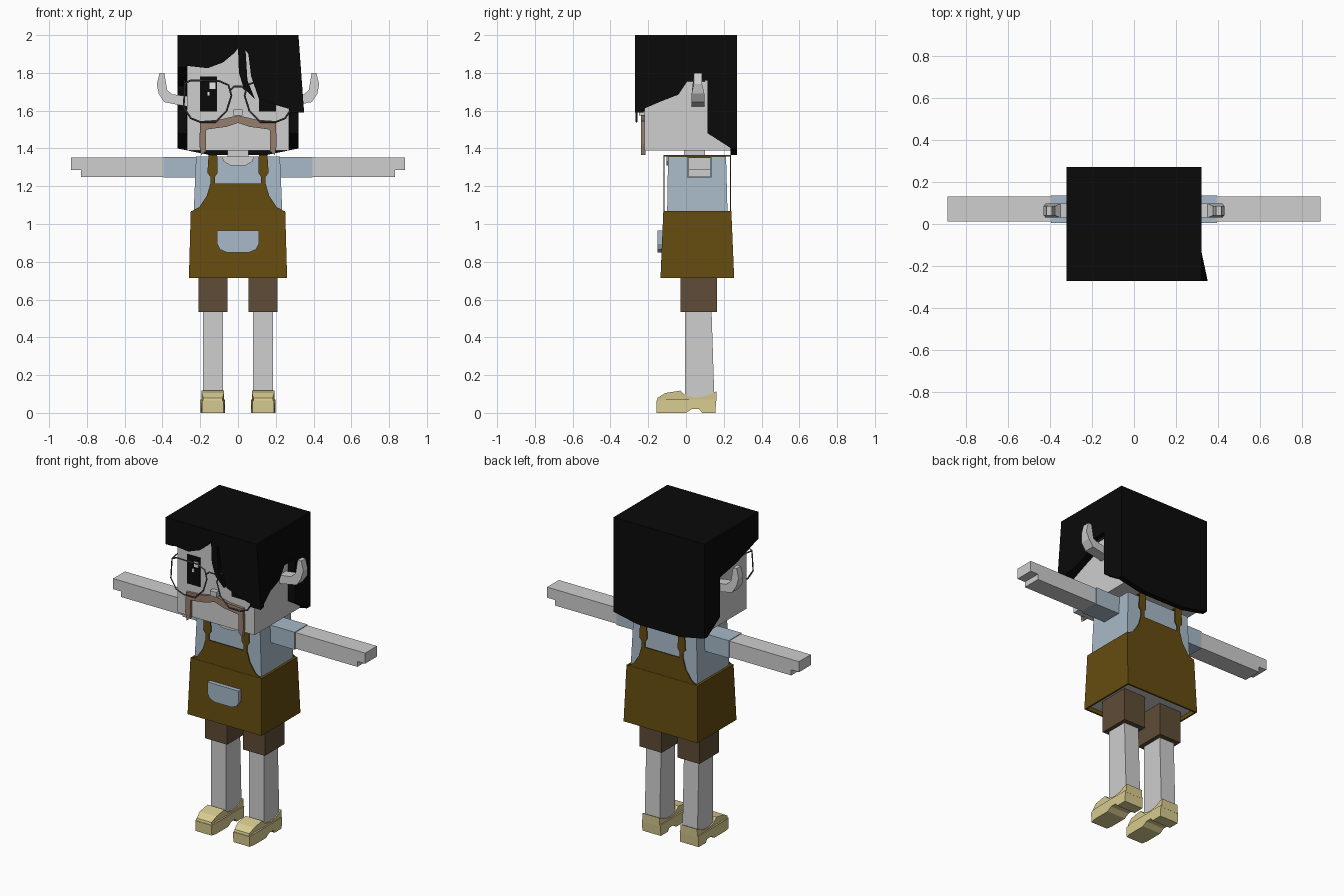
import bpy, bmesh
from mathutils import Vector

cube = bpy.data.objects.get("Cube")
if cube:
    bpy.data.objects.remove(cube, do_unlink=True)


def material(name, r, g, b):
    m = bpy.data.materials.new(name)
    m.use_nodes = True
    m.diffuse_color = (r, g, b, 1)
    m.node_tree.nodes["Principled BSDF"].inputs["Base Color"].default_value = (r, g, b, 1)
    return m


SKIN = material("pale skin", .62, .62, .62)
HAIR = material("black", .003, .003, .003)
SHIRT = material("pale blue cloth", .39, .49, .58)
APRON = material("ochre brown cloth", .13, .073, .005)
SHORTS = material("dark brown cloth", .113, .072, .038)
BEARD = material("light brown", .31, .21, .155)
SHOE = material("cream leather", .69, .6, .28)
METAL = material("dark grey metal", .08, .09, .095)
WHITE = material("white", .9, .9, .9)


def finish(bm, name, *mats):
    bmesh.ops.recalc_face_normals(bm, faces=bm.faces)
    me = bpy.data.meshes.new(name)
    bm.to_mesh(me)
    bm.free()
    ob = bpy.data.objects.new(name, me)
    for m in mats:
        me.materials.append(m)
    bpy.context.collection.objects.link(ob)
    return ob


def prism(name, pts, axis, lo, hi, mat, shape=None):
    """Extrude an outline along x or y; shape optionally moves the vertices."""
    bm = bmesh.new()
    put = (lambda p, d: (d, p[0], p[1])) if axis == "x" else (lambda p, d: (p[0], d, p[1]))
    ends = [[bm.verts.new(put(p, d)) for p in pts] for d in (lo, hi)]
    for ring in ends:
        bm.faces.new(ring)
    for i in range(len(pts)):
        j = (i + 1) % len(pts)
        bm.faces.new((ends[0][i], ends[0][j], ends[1][j], ends[1][i]))
    if shape:
        for v in bm.verts:
            shape(v.co)
    return finish(bm, name, mat)


def block_mesh(bottom, top, z0, z1):
    """Box whose bottom and top rectangles (x0, x1, y0, y1) may differ."""
    bm = bmesh.new()
    bmesh.ops.create_cube(bm, size=1)
    for v in bm.verts:
        x0, x1, y0, y1 = top if v.co.z > 0 else bottom
        v.co = Vector((x1 if v.co.x > 0 else x0, y1 if v.co.y > 0 else y0, z1 if v.co.z > 0 else z0))
    return bm


def block(name, rect, z0, z1, mat, top=None):
    return finish(block_mesh(rect, top or rect, z0, z1), name, mat)


def wire(name, pts, closed, mat, radius=.005):
    cu = bpy.data.curves.new(name, "CURVE")
    cu.dimensions = "3D"
    cu.bevel_depth, cu.bevel_resolution = radius, 0
    sp = cu.splines.new("POLY")
    sp.points.add(len(pts) - 1)
    for p, co in zip(sp.points, pts):
        p.co = (*co, 1)
    sp.use_cyclic_u = closed
    cu.materials.append(mat)
    ob = bpy.data.objects.new(name, cu)
    bpy.context.collection.objects.link(ob)


def both(half):
    """Complete a right-half outline with its mirror image."""
    return half + [(-x, z) for x, z in reversed(half)]


def flip(pts, s):
    return [(s * x, z) for x, z in pts]


# Head and neck
block("head", (-.27, .27, -.22, .235), 1.39, 1.95, SKIN)
block("neck", (-.055, .055, -.01, .1), 1.33, 1.4, SKIN)
block("nose", (-.023, .023, -.25, -.215), 1.575, 1.607, SKIN)
prism("moustache", both([(0, 1.575), (.1, 1.552), (.2, 1.545), (.205, 1.42), (.195, 1.365),
                         (.17, 1.385), (.168, 1.5), (.06, 1.515), (0, 1.535)]),
      "y", -.237, -.215, BEARD)


# Hair: a cap, a back sheet, two side sheets and a swept fringe
def flare(co):
    if co.x > .3 and co.y < -.13:
        co.x += .03 * (-.13 - co.y) / .14 * (2 - co.z) / .41


block("hair_cap", (-.32, .32, -.27, .27), 1.94, 2, HAIR)
prism("hair_back", both([(.32, 2), (.32, 1.4), (.15, 1.365)]), "y", .235, .27, HAIR)
prism("hair_left", [(-.27, 2), (-.27, 1.59), (-.13, 1.65), (-.04, 1.685), (-.01, 1.73), (.01, 1.76),
                    (.115, 1.76), (.115, 1.48), (.24, 1.4), (.27, 1.4), (.27, 2), (-.13, 2)],
      "x", .272, .32, HAIR, flare)
prism("hair_right", [(-.27, 2), (-.27, 1.83), (-.05, 1.76), (.115, 1.73), (.115, 1.48),
                     (.24, 1.4), (.27, 1.4), (.27, 2)], "x", -.32, -.272, HAIR)
prism("fringe", [(-.32, 2), (-.32, 1.84), (-.25, 1.835), (-.16, 1.825), (-.08, 1.855), (-.02, 1.905),
                 (0, 1.93), (.005, 1.8), (.03, 1.72), (.09, 1.66), (.05, 1.76), (.04, 1.92),
                 (.055, 1.9), (.07, 1.78), (.11, 1.665), (.2, 1.63), (.32, 1.59), (.32, 2)],
      "y", -.27, -.225, HAIR, flare)


# Eyes, ears and glasses
def ear_taper(co):
    if co.z > 1.705:
        co.y = .063 + (co.y - .063) * .65


rim = [(.28, 1.745), (.288, 1.62), (.25, 1.56), (.2, 1.54), (.12, 1.54), (.06, 1.6),
       (.035, 1.68), (.05, 1.735), (.1, 1.757), (.25, 1.76)]
ear = [(.26, 1.675), (.35, 1.687), (.375, 1.71), (.39, 1.8), (.415, 1.8), (.43, 1.74),
       (.42, 1.69), (.39, 1.645), (.26, 1.62)]
for s, side in ((1, "left"), (-1, "right")):
    def rect(x0, x1, y0, y1):
        return (min(s * x0, s * x1), max(s * x0, s * x1), y0, y1)

    block(side + "_eye", rect(.11, .2, -.224, -.218), 1.595, 1.78, HAIR)
    block(side + "_eye_glint", rect(.12, .15, -.228, -.223), 1.715, 1.75, WHITE)
    block(side + "_eye_spark", rect(.15, .162, -.228, -.223), 1.68, 1.7, WHITE)
    prism(side + "_ear", flip(ear, s), "y", .03, .097, SKIN, ear_taper)
    wire(side + "_lens_rim", [(s * x, -.262, z) for x, z in rim], True, METAL)
    wire(side + "_temple", [(s * .28, -.262, 1.745), (s * .283, -.2, 1.755), (s * .283, .1, 1.76)],
         False, METAL)

    # Sleeves and arms with a stepped hand
    block(side + "_sleeve", rect(.2, .395, .005, .135), 1.245, 1.356, SHIRT)
    prism(side + "_arm", flip([(.38, 1.25), (.83, 1.25), (.83, 1.285), (.885, 1.285),
                               (.885, 1.352), (.38, 1.352)], s), "y", .012, .13, SKIN)

    # Legs
    block(side + "_short_leg", rect(.055, .21, -.03, .165), .535, .76, SHORTS)
    block(side + "_leg", rect(.08, .185, -.005, .15), .08, .55, SKIN, rect(.08, .185, -.005, .135))

    # Shoes: wide sole with an arch, narrower upper
    def toe(co):
        if co.y < -.13:
            co.x = s * .132 + (co.x - s * .132) * .88

    prism(side + "_sole", [(-.155, 0), (-.157, .065), (-.1, .07), (.16, .07), (.155, 0), (.085, 0),
                           (.07, .02), (.03, .02), (0, 0), (-.12, 0)], "x", s * .068, s * .198, SHOE, toe)
    prism(side + "_shoe_upper", [(-.155, .06), (-.15, .08), (-.11, .105), (-.03, .118), (0, .09),
                                 (.05, .08), (.1, .087), (.162, .115), (.16, .06)],
          "x", s * .074, s * .192, SHOE, toe)

    # Strap over the shoulder
    block(side + "_shoulder_strap", rect(.11, .156, -.116, .236), 1.358, 1.365, APRON)

wire("glasses_bridge", [(-.04, -.262, 1.71), (-.02, -.262, 1.728), (.02, -.262, 1.728), (.04, -.262, 1.71)],
     False, METAL)

# Shirt with neckline
block("shirt", (-.235, .235, -.1, .22), 1.05, 1.357, SHIRT, (-.222, .222, -.095, .212))
prism("neckline", both([(.086, 1.357), (.075, 1.33), (.04, 1.31)]), "y", -.104, -.094, SKIN)

# Apron skirt with a recessed pale underside
bm = block_mesh((-.26, .26, -.135, .255), (-.25, .25, -.12, .24), .715, 1.07)
bm.normal_update()
under = min(bm.faces, key=lambda f: f.calc_center_median().z)
bmesh.ops.inset_region(bm, faces=[under], thickness=.015)
hole = bmesh.ops.extrude_face_region(bm, geom=[under])["geom"]
bm.faces.remove(under) if under.is_valid else None
for g in hole:
    if isinstance(g, bmesh.types.BMVert):
        g.co.z += .025
    elif isinstance(g, bmesh.types.BMFace):
        g.material_index = 1
finish(bm, "apron_skirt", APRON, SKIN)

# Bib and straps, front and back
bib = both([(.25, 1.065), (.205, 1.09), (.165, 1.15), (.146, 1.215), (.146, 1.25), (.162, 1.27),
            (.156, 1.365), (.11, 1.365), (.108, 1.27), (.122, 1.25), (.122, 1.215)])
prism("front_bib", bib, "y", -.118, -.113, APRON)
prism("back_bib", bib, "y", .233, .238, APRON)

# Pocket
prism("pocket", both([(.11, .965), (.11, .895), (.095, .865), (.06, .85)]), "y", -.15, -.12, SHIRT)
